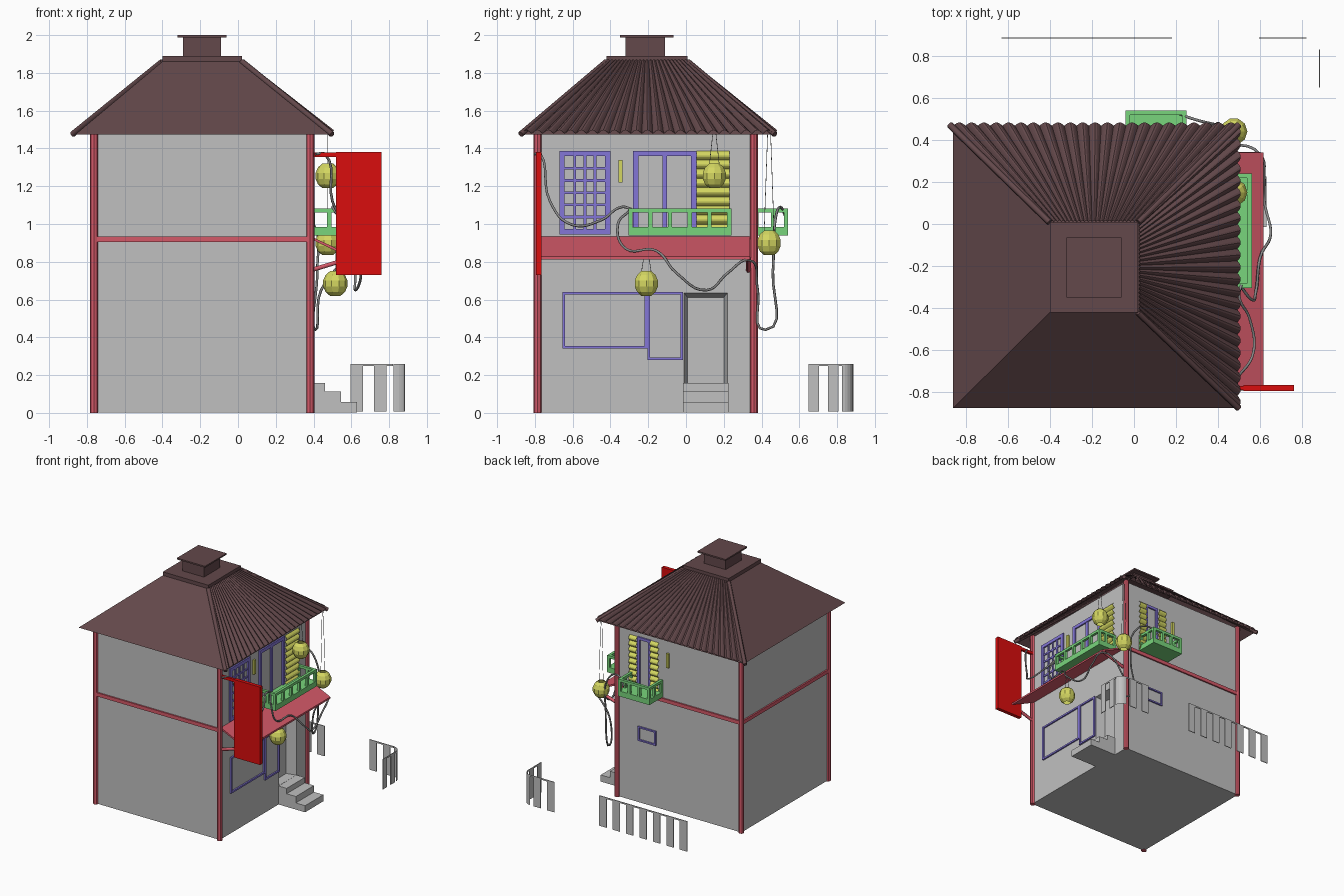
import bpy, bmesh, math
from mathutils import Vector

if "Cube" in bpy.data.objects:
    bpy.data.objects.remove(bpy.data.objects["Cube"], do_unlink=True)


def material(name, r, g, b):
    m = bpy.data.materials.new(name)
    m.use_nodes = True
    m.diffuse_color = (r, g, b, 1)
    m.node_tree.nodes["Principled BSDF"].inputs["Base Color"].default_value = (r, g, b, 1)
    return m


WALL = material("wall grey", 0.53, 0.53, 0.53)
ROOF = material("roof brown", 0.125, 0.065, 0.07)
PINK = material("timber pink", 0.66, 0.1, 0.14)
RED = material("sign red", 0.7, 0.004, 0.004)
GREEN = material("balcony green", 0.19, 0.66, 0.2)
PURPLE = material("frame purple", 0.23, 0.18, 0.68)
YELLOW = material("lantern yellow", 0.66, 0.68, 0.12)
WIRE = material("cable grey", 0.25, 0.25, 0.25)

X0, X1, Y0, Y1 = -0.765, 0.385, -0.79, 0.362   # wall planes


def finish(name, bm, mat):
    bmesh.ops.recalc_face_normals(bm, faces=bm.faces)
    me = bpy.data.meshes.new(name)
    bm.to_mesh(me)
    bm.free()
    me.materials.append(mat)
    ob = bpy.data.objects.new(name, me)
    bpy.context.collection.objects.link(ob)
    return ob


def boxes(name, spans, mat):
    """One object of boxes, each given as x0, x1, y0, y1, z0, z1."""
    bm = bmesh.new()
    for x0, x1, y0, y1, z0, z1 in spans:
        vs = bmesh.ops.create_cube(bm, size=1)["verts"]
        for v in vs:
            v.co = (x1 if v.co.x > 0 else x0, y1 if v.co.y > 0 else y0, z1 if v.co.z > 0 else z0)
    return finish(name, bm, mat)


def on_wall(side, u0, u1, z0, z1, depth=0.012):
    """Span of a box fixed to the street wall or the rear wall."""
    if side == "street":
        return (X1 - 0.01, X1 + depth, u0, u1, z0, z1)
    return (u0, u1, Y1 - 0.01, Y1 + depth, z0, z1)


def sheet(name, nu, nv, point, mat):
    bm = bmesh.new()
    g = [[bm.verts.new(point(i / nu, j / nv)) for j in range(nv + 1)] for i in range(nu + 1)]
    for i in range(nu):
        for j in range(nv):
            bm.faces.new((g[i][j], g[i + 1][j], g[i + 1][j + 1], g[i][j + 1]))
    return finish(name, bm, mat)


def tube(name, points, radius, mat, smooth=True):
    cu = bpy.data.curves.new(name, "CURVE")
    cu.dimensions = "3D"
    cu.bevel_depth, cu.bevel_resolution, cu.resolution_u = radius, 1, 6
    cu.use_fill_caps = True
    if smooth:
        sp = cu.splines.new("BEZIER")
        sp.bezier_points.add(len(points) - 1)
        for bp, p in zip(sp.bezier_points, points):
            bp.co = p
            bp.handle_left_type = bp.handle_right_type = "AUTO"
    else:
        sp = cu.splines.new("POLY")
        sp.points.add(len(points) - 1)
        for pt, p in zip(sp.points, points):
            pt.co = (*p, 1)
    cu.materials.append(mat)
    ob = bpy.data.objects.new(name, cu)
    bpy.context.collection.objects.link(ob)
    return ob


# House body with a tapered door recess
body = boxes("house_body", [(X0, X1, Y0, Y1, 0.003, 1.52)], WALL)
cutter = boxes("door_cutter", [(X1 - 0.08, X1 + 0.02, -0.015, 0.225, 0.158, 0.64)], WALL)
for v in cutter.data.vertices:
    if v.co.x < X1:
        v.co.y = 0.008 if v.co.y < 0.1 else 0.2
        v.co.z = min(v.co.z, 0.612)
cutter.hide_render = True
cutter.hide_set(True)
cut = body.modifiers.new("door_recess", "BOOLEAN")
cut.operation, cut.object = "DIFFERENCE", cutter

# Entrance steps
boxes("entrance_steps", [(X1, x, -0.015, 0.225, 0.003, z)
                         for x, z in ((0.46, 0.157), (0.545, 0.112), (0.63, 0.058))], WALL)

# Corner posts and beams between the storeys
bm = bmesh.new()
for x in (-0.762, 0.382):
    for y in (-0.786, 0.359):
        vs = bmesh.ops.create_cone(bm, cap_ends=True, segments=8, radius1=0.022, radius2=0.022, depth=1.53)["verts"]
        bmesh.ops.translate(bm, verts=vs, vec=(x, y, 0.765))
finish("corner_posts", bm, PINK)
boxes("storey_beams", [(X0, X1, Y0 - 0.012, Y0, 0.905, 0.935), (X0, X1, Y1, Y1 + 0.012, 0.905, 0.935),
                       (X0 - 0.012, X0, Y0, Y1, 0.905, 0.935)], PINK)

# Hipped roof: smooth shell, corrugated tiles on two sides, hip ridges
eave = [Vector((x, y, 1.475)) for x, y in ((-0.86, -0.875), (0.49, -0.875), (0.49, 0.465), (-0.86, 0.465))]
crown = [Vector((x, y, 1.86)) for x, y in ((-0.4, -0.42), (0.02, -0.42), (0.02, 0.008), (-0.4, 0.008))]
bm = bmesh.new()
lo, hi = [[bm.verts.new(p) for p in ring] for ring in (eave, crown)]
for k in range(4):
    n = (k + 1) % 4
    bm.faces.new((lo[k], lo[n], hi[n], hi[k]))
bm.faces.new(hi)
finish("roof_shell", bm, ROOF)


def tile_side(name, a, b, ribs=23):
    normal = (eave[b] - eave[a]).cross(crown[a] - eave[a]).normalized()

    def point(u, v):
        low, high = eave[a].lerp(eave[b], u), crown[a].lerp(crown[b], u)
        wave = abs(math.sin(math.pi * ribs * u))
        return low.lerp(high, v) + normal * (0.004 + 0.024 * wave * (1 - 0.6 * v))
    return sheet(name, ribs * 6, 2, point, ROOF)


tile_side("street_roof_tiles", 1, 2)
tile_side("rear_roof_tiles", 2, 3)
for k in (1, 2, 3):
    out = Vector((0.008 if k < 3 else -0.016, 0.006 if k > 1 else 0, 0))
    tube("hip_ridge", [eave[k] + out, crown[k]], 0.016, ROOF, smooth=False)

# Roof crown and chimney
boxes("roof_crown", [(-0.4, 0.02, -0.42, 0.008, 1.845, 1.89)], ROOF)
boxes("chimney", [(-0.29, -0.09, -0.32, -0.11, 1.88, 1.99),
                  (-0.32, -0.06, -0.35, -0.065, 1.988, 2.0)], ROOF)


# Window frames
def frame(side, u0, u1, z0, z1, w, cols=1, rows=1, bar=0.012):
    s = [on_wall(side, u0, u0 + w, z0, z1), on_wall(side, u1 - w, u1, z0, z1),
         on_wall(side, u0, u1, z0, z0 + w), on_wall(side, u0, u1, z1 - w, z1)]
    for k in range(1, cols):
        c = u0 + w + (u1 - u0 - 2 * w) * k / cols
        s.append(on_wall(side, c - bar / 2, c + bar / 2, z0, z1, 0.008))
    for k in range(1, rows):
        c = z0 + w + (z1 - z0 - 2 * w) * k / rows
        s.append(on_wall(side, u0, u1, c - bar / 2, c + bar / 2, 0.008))
    return s


boxes("lattice_window", frame("street", -0.67, -0.4, 0.945, 1.387, 0.028, 4, 6, 0.014), PURPLE)
boxes("balcony_window", frame("street", -0.28, 0.055, 0.95, 1.387, 0.028, 2, 1, 0.026), PURPLE)
boxes("shop_window", frame("street", -0.655, -0.205, 0.34, 0.64, 0.014), PURPLE)
boxes("tall_shop_window", frame("street", -0.205, -0.015, 0.28, 0.64, 0.014), PURPLE)
boxes("rear_balcony_window", frame("rear", 0.065, 0.19, 0.95, 1.387, 0.022), PURPLE)
boxes("rear_small_window", frame("rear", 0.02, 0.185, 0.52, 0.64, 0.012), PURPLE)
boxes("wall_lamps", [on_wall("street", -0.357, -0.336, 1.22, 1.34, 0.015),
                     on_wall("rear", -0.1, -0.08, 1.2, 1.32, 0.015)], YELLOW)


# Pleated blinds
def blind(name, side, u0, u1):
    def point(u, v):
        d = 0.008 + 0.018 * abs(math.sin(math.pi * 9 * v))
        a, z = u0 + (u1 - u0) * u, 0.95 + 0.437 * v
        return (X1 + d, a, z) if side == "street" else (a, Y1 + d, z)
    sheet(name, 1, 54, point, YELLOW)


blind("street_blind", "street", 0.055, 0.23)
blind("rear_blind_left", "rear", 0.19, 0.26)
blind("rear_blind_right", "rear", -0.01, 0.065)


# Balconies: floor, top rail on three sides, posts
def balcony(name, side, u0, u1, depth, bays):
    w, end = 0.022, depth - 0.022

    def part(a0, a1, d0, d1, z0, z1):
        return (X1 + d0, X1 + d1, a0, a1, z0, z1) if side == "street" else (a0, a1, Y1 + d0, Y1 + d1, z0, z1)
    s = [part(u0, u1, 0, depth, 0.94, 0.985), part(u0, u1, end, depth, 1.062, 1.083)]
    for k in range(bays + 1):
        a = u0 + (u1 - u0 - w) * k / bays
        s.append(part(a, a + w, end, depth, 0.98, 1.07))
    for a in (u0, u1 - w):
        s += [part(a, a + w, 0, depth, 1.062, 1.083), part(a, a + w, 0, w, 0.98, 1.07),
              part(a, a + w, depth / 2, depth / 2 + w, 0.98, 1.07)]
    boxes(name, s, GREEN)


balcony("street_balcony", "street", -0.305, 0.24, 0.175, 5)
balcony("rear_balcony", "rear", -0.04, 0.25, 0.178, 3)

# Sloping awning with struts
awning = boxes("awning", [(X1, 0.615, -0.775, 0.34, 0.92, 0.935)], PINK)
for v in awning.data.vertices:
    if v.co.x > 0.5:
        v.co.z -= 0.108
for y in (-0.78, 0.33):
    tube("awning_strut", [(X1, y, 0.755), (0.6, y, 0.82)], 0.013, PINK, smooth=False)

# Hanging sign
boxes("hanging_sign", [(0.52, 0.76, -0.795, -0.765, 0.73, 1.38), (X1, 0.53, -0.79, -0.77, 1.355, 1.378)], RED)


# Faceted lanterns, open at both ends, on pairs of strings
def lantern(x, y, z, top):
    def point(u, v):
        t, p = 2 * math.pi * u, math.radians(-65 + 130 * v)
        return (x + 0.066 * math.cos(p) * math.cos(t), y + 0.066 * math.cos(p) * math.sin(t),
                z + 0.072 * math.sin(p))
    sheet("lantern", 10, 5, point, YELLOW)
    for s in (-1, 1):
        tube("lantern_string", [(x, y + s * 0.026, z + 0.06), (x, y + s * 0.008, top)], 0.0018, WIRE, smooth=False)


lantern(0.475, 0.15, 1.255, 1.48)
lantern(0.475, 0.44, 0.9, 1.48)
lantern(0.515, -0.21, 0.685, 0.86)

# Drooping cables
tube("upper_cable", [(0.41, -0.8, 1.37), (0.46, -0.77, 1.37), (0.5, -0.72, 1.12), (0.57, -0.6, 0.995),
                     (0.55, -0.45, 1.02), (0.5, -0.34, 1.09), (0.51, -0.29, 1.08)], 0.007, WIRE)
tube("lower_cable", [(0.51, -0.3, 1.07), (0.56, -0.36, 1.0), (0.58, -0.32, 0.87), (0.6, -0.16, 0.86),
                     (0.65, -0.05, 0.74), (0.62, 0.11, 0.65), (0.62, 0.22, 0.74), (0.6, 0.33, 0.81),
                     (0.44, 0.38, 0.65), (0.41, 0.42, 0.44), (0.42, 0.46, 0.75), (0.4, 0.47, 1.0),
                     (0.28, 0.5, 1.09), (0.2, 0.53, 1.03)], 0.007, WIRE)


# Picket fences: thin top rail with hanging boards
T = 0.003
pickets = [(-0.63 + 0.124 * k, -0.564 + 0.124 * k, 0.885 - T, 0.885 + T, 0.008, 0.26) for k in range(7)]
boxes("rear_fence", pickets + [(-0.63, 0.18, 0.885 - T, 0.885 + T, 0.248, 0.26)], WALL)
spans = [(x, x + 0.066, 0.885 - T, 0.885 + T, 0.008, 0.26) for x in (0.595, 0.72)]
spans += [(0.882 - T, 0.882 + T, y, y + 0.055, 0.008, 0.26) for y in (0.648, 0.752)]
spans += [(0.595, 0.82, 0.885 - T, 0.885 + T, 0.248, 0.26), (0.882 - T, 0.882 + T, 0.648, 0.83, 0.248, 0.26)]
boxes("corner_fence", spans, WALL)


def bend(u, v):
    a = math.pi / 2 * (1 - u)
    return (0.822 + 0.06 * math.cos(a), 0.825 + 0.06 * math.sin(a), 0.008 + 0.252 * v)


sheet("corner_fence_bend", 6, 1, bend, WALL)
